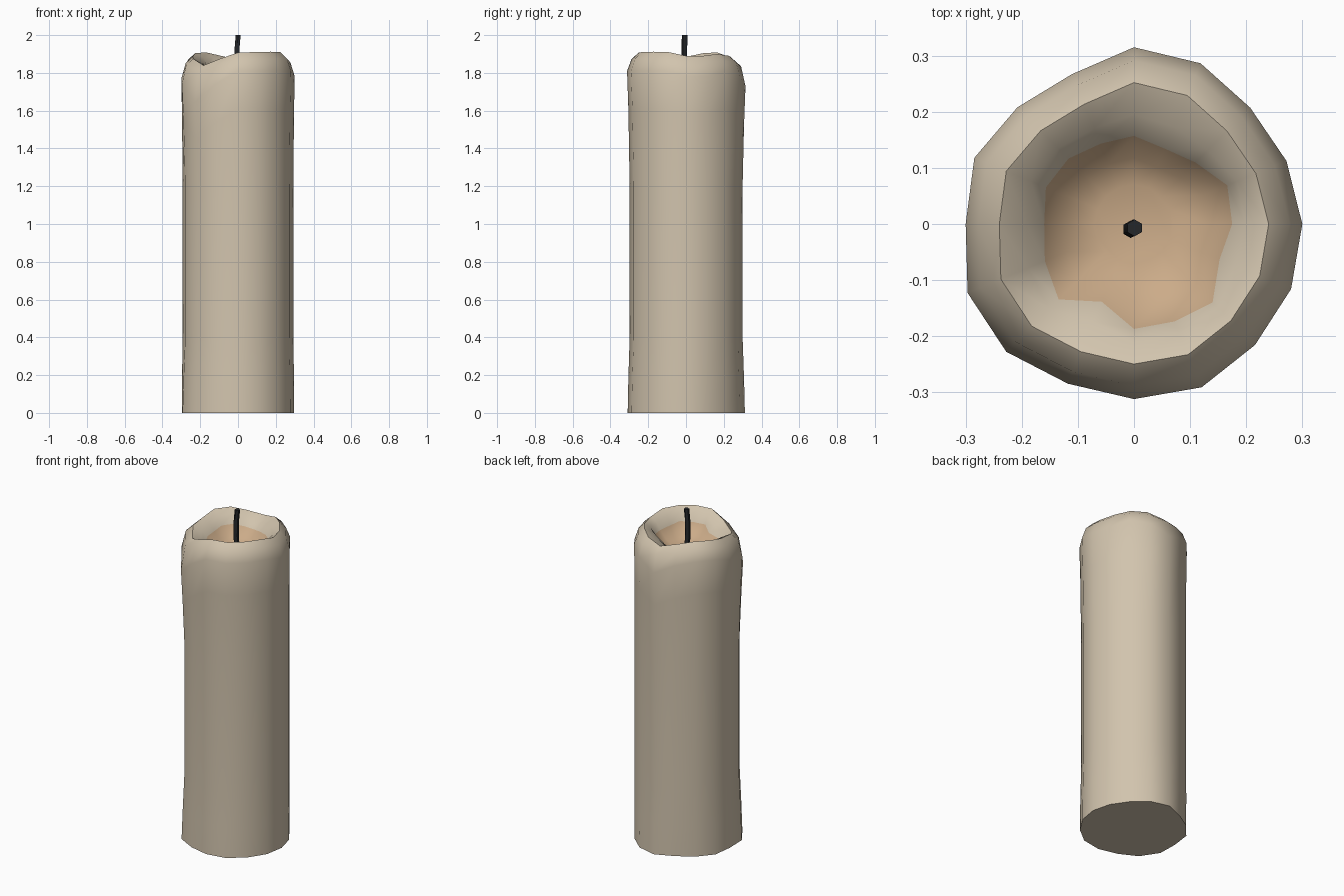
import bpy, bmesh, math
from mathutils import Vector

if "Cube" in bpy.data.objects:
    bpy.data.objects.remove(bpy.data.objects["Cube"])

N = 16


def material(name, rgb):
    m = bpy.data.materials.new(name)
    m.diffuse_color = (*rgb, 1)
    m.use_nodes = True
    m.node_tree.nodes["Principled BSDF"].inputs["Base Color"].default_value = m.diffuse_color
    return m


wax = material("cream wax", (0.64, 0.55, 0.42))
pool = material("melted tan wax", (0.60, 0.41, 0.25))
char = material("charred black", (0.018, 0.02, 0.023))

# Per-side data, counter-clockwise from +x: outer radius, rim height, pool edge radius
OUTER = [.300, .294, .293, .310, .315, .289, .294, .308,
         .300, .321, .322, .308, .312, .315, .305, .303]
RIM = [1.89, 1.89, 1.90, 1.89, 1.87, 1.89, 1.908, 1.905,
       1.885, 1.875, 1.84, 1.875, 1.908, 1.91, 1.912, 1.91]
POOL = [.175, .180, .155, .145, .157, .155, .165, .170,
        .160, .172, .190, .150, .187, .188, .198, .165]


def build(name, rings, mats, pool_from=None):
    """Skin a list of rings, each a list of points, and cap both ends."""
    bm = bmesh.new()
    vs = [[bm.verts.new(p) for p in r] for r in rings]
    n = len(vs[0])
    for k in range(len(vs) - 1):
        for i in range(n):
            j = (i + 1) % n
            f = bm.faces.new((vs[k][i], vs[k][j], vs[k + 1][j], vs[k + 1][i]))
            if pool_from is not None and k >= pool_from:
                f.material_index = 1
    bm.faces.new(vs[0][::-1])
    top = bm.faces.new(vs[-1])
    if pool_from is not None:
        top.material_index = 1
    me = bpy.data.meshes.new(name)
    bm.to_mesh(me)
    bm.free()
    ob = bpy.data.objects.new(name, me)
    bpy.context.collection.objects.link(ob)
    for m in mats:
        me.materials.append(m)
    bpy.ops.object.select_all(action='DESELECT')
    ob.select_set(True)
    bpy.context.view_layer.objects.active = ob
    bpy.ops.object.shade_smooth_by_angle(angle=math.radians(60))
    return ob


def ring(radius, height):
    pts = []
    for i in range(N):
        a = 2 * math.pi * i / N
        r = radius(i)
        pts.append((r * math.cos(a), r * math.sin(a), height(i)))
    return pts


def waist(i):
    return min(OUTER[i], .287) + .45 * max(0, OUTER[i] - .287)


def shoulder(i):
    return 1.81 - 2.7 * max(0, 1.9 - RIM[i])


# Candle body: base flare, straight sides, bulging shoulder, uneven rim, hollow
rings = [
    ring(lambda i: OUTER[i] * .99, lambda i: 0),
    ring(lambda i: (OUTER[i] + waist(i)) / 2, lambda i: .18),
    ring(waist, lambda i: .4),
    ring(waist, lambda i: 1.2),
    ring(lambda i: (OUTER[i] + waist(i)) / 2, lambda i: shoulder(i) - .2),
    ring(lambda i: OUTER[i], shoulder),
    ring(lambda i: OUTER[i] * .925, lambda i: RIM[i] - .035),
    ring(lambda i: OUTER[i] * .80, lambda i: RIM[i]),
    ring(lambda i: (OUTER[i] * .74 + POOL[i]) / 2, lambda i: RIM[i] - .025),
    ring(lambda i: POOL[i], lambda i: .5 * RIM[i] + .5 * 1.80 - .02),
    ring(lambda i: POOL[i] * .75, lambda i: 1.775),
    ring(lambda i: .07, lambda i: 1.755),
]
build("candle_body", rings, [wax, pool], pool_from=9)

# Wick: slightly bent six-sided rod
path = [(0, -.006, 1.74), (-.006, -.010, 1.84), (-.006, -.009, 1.92), (.001, -.007, 2.0)]
wick = [[Vector(c) + Vector((.015 * math.sin(math.pi / 3 * -k), .015 * math.cos(math.pi / 3 * -k), 0))
         for k in range(6)] for c in path]
build("wick", wick, [char])
